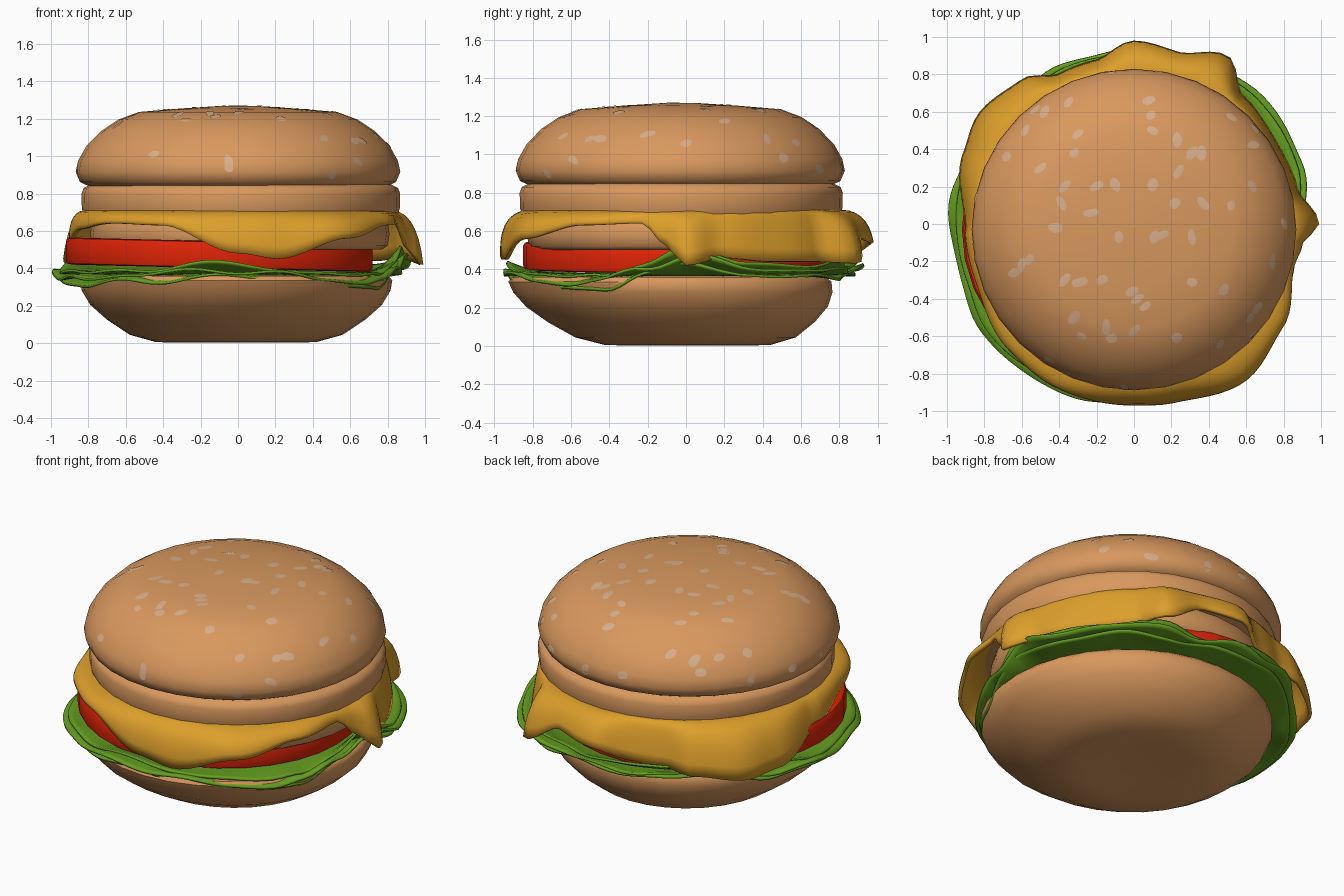
import bpy, bmesh, math, random
from mathutils import Vector
from mathutils.bvhtree import BVHTree

if "Cube" in bpy.data.objects:
    bpy.data.objects.remove(bpy.data.objects["Cube"])

random.seed(4)


def material(name, rgb):
    m = bpy.data.materials.new(name)
    m.diffuse_color = (*rgb, 1)
    m.use_nodes = True
    m.node_tree.nodes["Principled BSDF"].inputs["Base Color"].default_value = m.diffuse_color
    return m


BUN = material("toasted bun", (0.69, 0.316, 0.112))
SEED = material("pale seed", (0.69, 0.43, 0.26))
CHEESE = material("cheese orange", (0.72, 0.345, 0.024))
TOMATO = material("tomato red", (0.72, 0.017, 0.002))
LETTUCE = material("lettuce green", (0.13, 0.34, 0.014))


def finish(name, bm, mat, angle=50, thickness=0):
    bmesh.ops.recalc_face_normals(bm, faces=bm.faces)
    me = bpy.data.meshes.new(name)
    bm.to_mesh(me)
    bm.free()
    ob = bpy.data.objects.new(name, me)
    bpy.context.collection.objects.link(ob)
    me.materials.append(mat)
    if thickness:
        s = ob.modifiers.new("thickness", "SOLIDIFY")
        s.thickness, s.offset = thickness, 0
    bpy.ops.object.select_all(action="DESELECT")
    ob.select_set(True)
    bpy.context.view_layer.objects.active = ob
    bpy.ops.object.shade_smooth_by_angle(angle=math.radians(angle))
    return ob


def loft(rings, cap_end=True):
    """Join closed rings of points with quads and cap the ends."""
    bm = bmesh.new()
    loops = [[bm.verts.new(p) for p in ring] for ring in rings]
    n = len(loops[0])
    for a, b in zip(loops, loops[1:]):
        for i in range(n):
            j = (i + 1) % n
            bm.faces.new((a[i], a[j], b[j], b[i]))
    bm.faces.new(loops[0])
    if cap_end:
        bm.faces.new(loops[-1])
    return bm


def lathe(name, profile, mat, centre, sx=1, sy=1, tilt=0, lean=0, angle=50, n=32):
    rings = []
    for r, z in profile:
        ring = []
        for i in range(n):
            a = 2 * math.pi * i / n
            x = r * sx * math.cos(a)
            y = r * sy * math.sin(a) + lean * z
            ring.append((centre[0] + x, centre[1] + y, z + tilt * x))
        rings.append(ring)
    return finish(name, loft(rings), mat, angle)


def sample(keys, deg):
    """Smooth periodic interpolation of (degrees, radius, height) keys."""
    deg %= 360
    ext = keys + [(keys[0][0] + 360, *keys[0][1:])]
    for k0, k1 in zip(ext, ext[1:]):
        if k0[0] <= deg <= k1[0]:
            t = (deg - k0[0]) / (k1[0] - k0[0])
            t = t * t * (3 - 2 * t)
            return k0[1] + (k1[1] - k0[1]) * t, k0[2] + (k1[2] - k0[2]) * t


# Buns, patty and tomato
lathe("bottom_bun", [(0.2, 0.012), (0.34, 0.003), (0.43, 0.006), (0.57, 0.045), (0.69, 0.125),
                     (0.78, 0.205), (0.825, 0.28), (0.835, 0.335), (0.815, 0.36), (0.6, 0.365)],
      BUN, (-0.01, 0.01), 1.0, 1.01, lean=-0.28)
lathe("tomato_slice", [(0.78, 0.40), (0.815, 0.405), (0.82, 0.42), (0.82, 0.525),
                       (0.81, 0.54), (0.78, 0.545)], TOMATO, (-0.1, -0.03), tilt=-0.025, angle=40)
lathe("patty", [(0.76, 0.50), (0.79, 0.52), (0.80, 0.58), (0.79, 0.66), (0.75, 0.69)],
      BUN, (0.01, -0.03))
lathe("middle_bun", [(0.80, 0.68), (0.84, 0.69), (0.85, 0.72), (0.852, 0.80), (0.84, 0.83),
                     (0.80, 0.85)], BUN, (0.015, -0.025), 1, 0.99)
top = lathe("top_bun", [(0.7, 0.832), (0.80, 0.84), (0.845, 0.862), (0.868, 0.915), (0.855, 0.975),
                        (0.81, 1.055), (0.73, 1.135), (0.64, 1.195), (0.53, 1.236), (0.3, 1.255),
                        (0.1, 1.268), (0.02, 1.27)], BUN, (0, -0.03), 1, 0.99)

# Cheese slice: a draped skirt whose hem follows radius and height keys
cheese_keys = [
    (0, 0.98, 0.42), (12, 0.885, 0.46), (30, 0.87, 0.44), (50, 0.89, 0.44), (61, 1.02, 0.43),
    (75, 0.94, 0.56), (90, 0.97, 0.54), (103, 0.89, 0.47), (117, 0.89, 0.45), (128, 0.97, 0.43),
    (145, 1.01, 0.40), (157, 0.98, 0.42), (180, 0.895, 0.53), (200, 0.89, 0.61),
    (225, 0.94, 0.64), (245, 0.96, 0.63), (270, 0.96, 0.48), (283, 0.97, 0.45),
    (305, 1.02, 0.56), (325, 0.96, 0.63), (345, 0.875, 0.64), (354, 0.90, 0.52)]
N = 120
rings = [[(0.6 * math.cos(2 * math.pi * i / N), 0.6 * math.sin(2 * math.pi * i / N), 0.695)
          for i in range(N)]]
for k in range(8):
    t = k / 7
    ring = []
    for i in range(N):
        r1, z1 = sample(cheese_keys, 360 * i / N)
        a = 2 * math.pi * i / N
        # quadratic curve: out over the rim, then down to the hem
        bulge = r1 + (0.005 if math.sin(a) < 0 else -0.03)
        r = (1 - t) ** 2 * 0.82 + 2 * t * (1 - t) * bulge + t * t * r1
        z = (1 - t) ** 2 * 0.70 + 2 * t * (1 - t) * 0.695 + t * t * z1
        ring.append((r * math.cos(a), r * math.sin(a), z))
    rings.append(ring)
finish("cheese_slice", loft(rings, False), CHEESE, 50, 0.022)

# Lettuce: ruffled layers with slightly different ripples
lettuce_keys = [
    (0, 0.89, 0.47), (20, 0.96, 0.41), (45, 0.97, 0.39), (60, 0.95, 0.40), (75, 0.89, 0.40),
    (100, 0.93, 0.41), (115, 0.94, 0.43), (135, 0.91, 0.42), (160, 0.97, 0.38),
    (177, 0.99, 0.37), (200, 0.97, 0.35), (215, 1.0, 0.34), (235, 0.99, 0.37),
    (270, 0.96, 0.39), (300, 0.91, 0.345), (318, 0.91, 0.32), (330, 0.90, 0.34), (345, 0.89, 0.41)]
for layer, (scale, lift, amp, waves) in enumerate([(1.0, 0.0, 0.012, 9), (0.97, 0.03, 0.014, 7),
                                                   (0.96, -0.035, 0.012, 8)]):
    rings = []
    for t in (0, 0.45, 0.7, 0.88, 1):
        ring = []
        for i in range(N):
            a = 2 * math.pi * i / N
            r1, z1 = sample(lettuce_keys, 360 * i / N)
            ripple = math.sin(waves * a + layer) + 0.6 * math.sin((waves + 4) * a + 2 * layer)
            r = 0.7 + (r1 * scale + 0.006 * ripple - 0.7) * t
            z = 0.372 + (z1 - 0.372 + lift + amp * ripple) * t ** 1.6
            ring.append((r * math.cos(a), r * math.sin(a), z))
        rings.append(ring)
    finish(f"lettuce_leaf_{layer + 1}", loft(rings, False), LETTUCE, 35, 0.014)

# Sesame seeds: thin irregular plates laid on the top bun
spots = [(-.48, .60), (-.35, .65), (.08, .66), (.09, .58), (.1, .5), (.52, .57), (.65, .51),
         (-.58, .5), (-.3, .48), (-.32, .38), (.23, .45), (.31, .38), (.36, .38), (-.68, .36),
         (-.5, .3), (-.37, .2), (-.2, .2), (-.1, .21), (.1, .21), (.24, .28), (.63, .2),
         (.22, .11), (.37, .11), (.52, .1), (-.39, .11), (-.23, .06), (-.42, -.02), (-.08, -.07),
         (.11, -.07), (.15, -.06), (.31, -.07), (-.56, -.19), (-.64, -.26), (-.6, -.22), (-.37, -.3),
         (-.29, -.31), (-.17, -.3), (-.01, -.36), (.06, -.44), (.02, -.4), (.31, -.31),
         (.48, -.35), (-.32, -.5), (-.28, -.6), (-.15, -.55), (-.12, -.61), (0, -.57),
         (.23, -.61), (.46, -.64), (.62, -.5), (.74, -.2)]
rays = [(Vector((x, y, 2)), Vector((0, 0, -1))) for x, y in spots]
for x, z in [(-.45, 1.01), (-.05, .94), (.64, .97), (.5, .9), (-.05, .97)]:
    rays.append((Vector((x, -2, z)), Vector((0, 1, 0))))
for y, z in [(-.45, 1.08), (0, 1.06), (.42, 1.08)]:
    rays.append((Vector((2, y, z)), Vector((-1, 0, 0))))
for i in range(7):
    a = math.radians(60 + 22 * i + random.uniform(-6, 6))
    out = Vector((math.cos(a), math.sin(a), 0))
    rays.append((out * 2 + Vector((0, 0, random.uniform(0.91, 1.03))), -out))
tree = BVHTree.FromPolygons([v.co for v in top.data.vertices],
                            [p.vertices[:] for p in top.data.polygons])
bm = bmesh.new()
for origin, direction in rays:
    hit, normal, _, _ = tree.ray_cast(origin, direction)
    u = normal.orthogonal().normalized()
    v = normal.cross(u)
    turn, long = random.uniform(0, math.pi), random.uniform(0.029, 0.046)
    wide = random.uniform(0.021, 0.029)
    rim = []
    for i in range(8):
        a = math.pi * i / 4
        p, q = long * math.cos(a), wide * math.sin(a) * random.uniform(0.8, 1.15)
        pos = hit + u * (p * math.cos(turn) - q * math.sin(turn)) \
                  + v * (p * math.sin(turn) + q * math.cos(turn))
        on = tree.ray_cast(pos + normal * 0.1, -normal)[0]
        rim.append(bm.verts.new((on or pos) + normal * 0.003))
    centre = bm.verts.new(hit + normal * 0.004)
    for i in range(8):
        bm.faces.new((centre, rim[i], rim[(i + 1) % 8]))
finish("sesame_seeds", bm, SEED)
